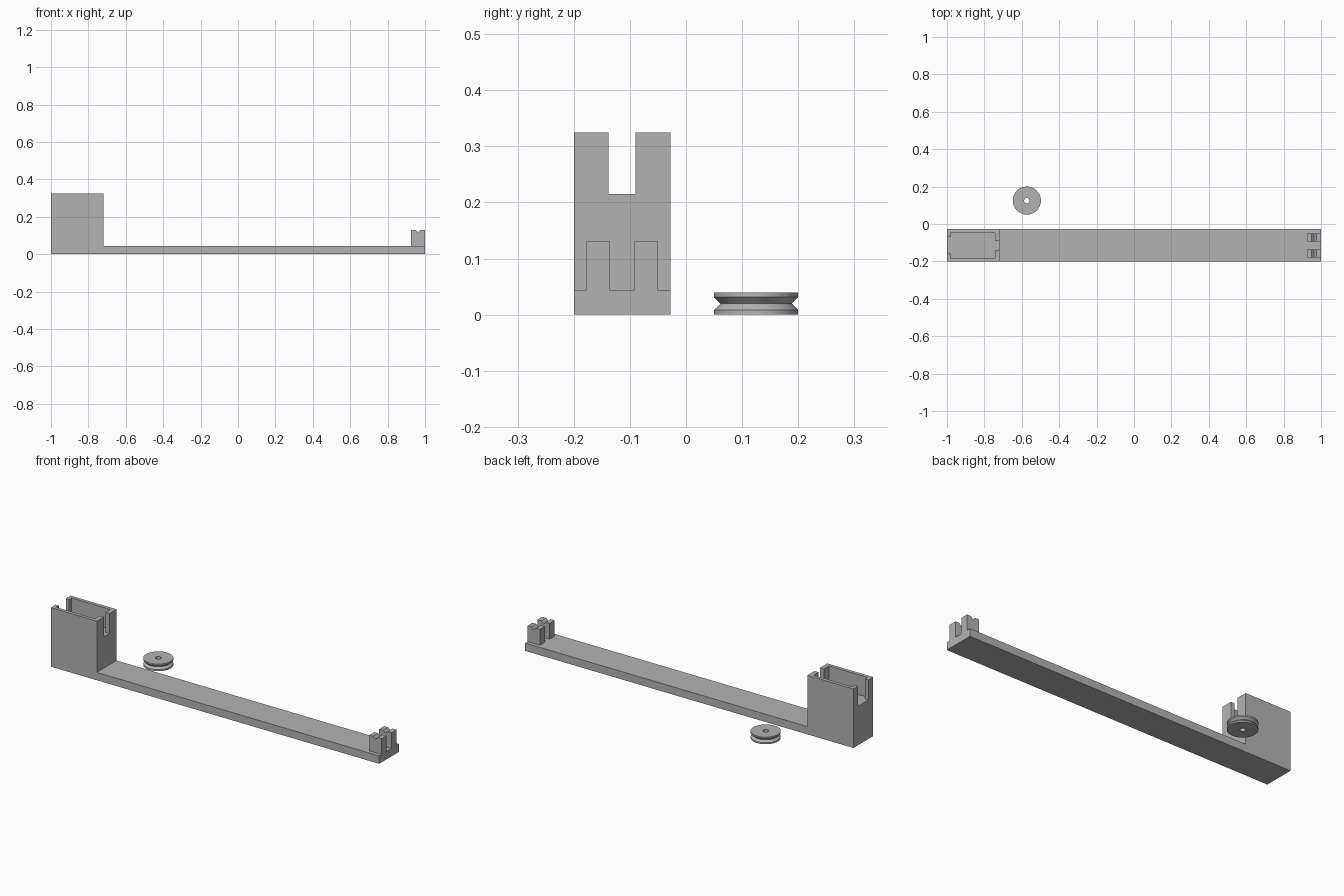
import bpy, bmesh, math
from mathutils import Vector

if "Cube" in bpy.data.objects:
    bpy.data.objects.remove(bpy.data.objects["Cube"], do_unlink=True)

grey = bpy.data.materials.new("plain grey")
grey.use_nodes = True
GREY = (0.45, 0.45, 0.45, 1)
grey.diffuse_color = GREY
grey.node_tree.nodes["Principled BSDF"].inputs["Base Color"].default_value = GREY


def finish(name, bm):
    bmesh.ops.recalc_face_normals(bm, faces=bm.faces)
    mesh = bpy.data.meshes.new(name)
    bm.to_mesh(mesh)
    bm.free()
    mesh.materials.append(grey)
    obj = bpy.data.objects.new(name, mesh)
    bpy.context.collection.objects.link(obj)
    return obj


def prism(name, outline, axis, start, end):
    """Extrude a flat outline along y (outline in x, z) or z (outline in x, y)."""
    bm = bmesh.new()
    place = (lambda a, b: (a, start, b)) if axis == "y" else (lambda a, b: (a, b, start))
    face = bm.faces.new([bm.verts.new(place(a, b)) for a, b in outline])
    offset = Vector((0, end - start, 0)) if axis == "y" else Vector((0, 0, end - start))
    new = bmesh.ops.extrude_face_region(bm, geom=[face])["geom"]
    bmesh.ops.translate(bm, vec=offset, verts=[v for v in new if isinstance(v, bmesh.types.BMVert)])
    return finish(name, bm)


MID, HALF = -0.114, 0.086           # centre line and half width of the beam
BEAM_TOP, BOX_TOP, BOX_FLOOR = 0.043, 0.325, 0.215
BOX_END = -0.72

# Beam and tall holder as one stepped block
body = prism("beam_and_holder",
             [(-1, 0), (1, 0), (1, BEAM_TOP), (BOX_END, BEAM_TOP), (BOX_END, BOX_TOP), (-1, BOX_TOP)],
             "y", MID - HALF, MID + HALF)

# Holder pocket with a wide slot at the outer end and a narrow one at the inner end
half_plan = [(-1.1, 0.044), (-0.98, 0.044), (-0.98, 0.067),
             (-0.744, 0.067), (-0.744, 0.024), (-0.65, 0.024)]
plan = [(x, MID - y) for x, y in half_plan] + [(x, MID + y) for x, y in reversed(half_plan)]
cutter = prism("pocket_cutter", plan, "z", BOX_FLOOR, 0.4)
cutter.hide_render = True
cut = body.modifiers.new("pocket", "BOOLEAN")
cut.operation, cut.solver, cut.object = "DIFFERENCE", "EXACT", cutter
bpy.context.view_layer.objects.active = body
bpy.ops.object.modifier_apply(modifier="pocket")
bpy.data.objects.remove(cutter, do_unlink=True)

# Pair of axle posts with a V groove across the top
post = [(0.925, BEAM_TOP), (1, BEAM_TOP), (1, 0.13), (0.976, 0.13),
        (0.9625, 0.117), (0.949, 0.13), (0.925, 0.13)]
for name, side in (("front_post", -1), ("back_post", 1)):
    edges = sorted((MID + side * 0.0215, MID + side * 0.0645))
    prism(name, post, "y", *edges)

# Grooved pulley with a centre hole, turned from a closed profile
SIDES = 64
profile = [(0.0145, 0), (0.075, 0), (0.075, 0.008), (0.0635, 0.0195),
           (0.075, 0.031), (0.075, 0.039), (0.0145, 0.039)]
bm = bmesh.new()
rings = []
for i in range(SIDES):
    a = math.tau * i / SIDES
    rings.append([bm.verts.new((r * math.cos(a), r * math.sin(a), z)) for r, z in profile])
for i in range(SIDES):
    here, after = rings[i], rings[(i + 1) % SIDES]
    for j in range(len(profile)):
        k = (j + 1) % len(profile)
        bm.faces.new((here[j], after[j], after[k], here[k]))
pulley = finish("pulley", bm)
pulley.location = (-0.573, 0.125, 0)
bpy.ops.object.select_all(action="DESELECT")
pulley.select_set(True)
bpy.context.view_layer.objects.active = pulley
bpy.ops.object.shade_smooth_by_angle(angle=math.radians(30))
